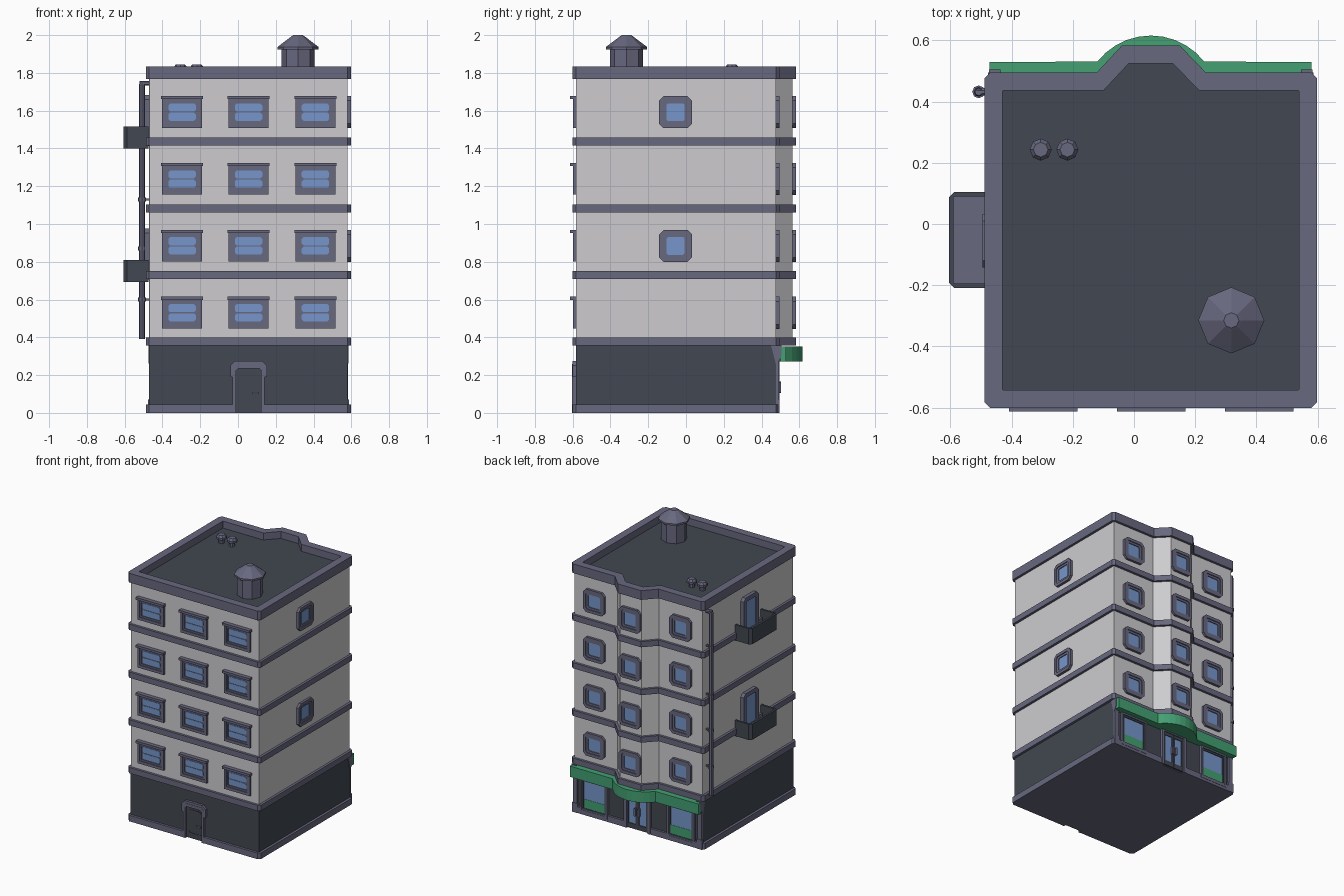
import bpy, bmesh, math
from mathutils import Matrix, Vector

if "Cube" in bpy.data.objects:
    bpy.data.objects.remove(bpy.data.objects["Cube"])


def material(name, rgb):
    m = bpy.data.materials.new(name)
    m.diffuse_color = (*rgb, 1)
    m.use_nodes = True
    m.node_tree.nodes["Principled BSDF"].inputs["Base Color"].default_value = m.diffuse_color
    return m


WALL = material("pale_wall", (0.61, 0.60, 0.62))
TRIM = material("slate_trim", (0.138, 0.138, 0.215))
DARK = material("charcoal", (0.054, 0.064, 0.082))
GREEN = material("shop_green", (0.058, 0.35, 0.17))
GLASS = material("window_blue", (0.18, 0.305, 0.60))
ID = Matrix.Identity(4)


def finish(name, bm, mat, mtx=ID):
    bmesh.ops.transform(bm, matrix=mtx, verts=bm.verts)
    bmesh.ops.recalc_face_normals(bm, faces=bm.faces)
    me = bpy.data.meshes.new(name)
    bm.to_mesh(me)
    bm.free()
    me.materials.append(mat)
    ob = bpy.data.objects.new(name, me)
    bpy.context.collection.objects.link(ob)
    return ob


def prism(name, pts, z0, z1, mat, mtx=ID):
    """Extrude a flat outline from z0 to z1."""
    bm = bmesh.new()
    lo = [bm.verts.new((x, y, z0)) for x, y in pts]
    hi = [bm.verts.new((x, y, z1)) for x, y in pts]
    bm.faces.new(lo)
    bm.faces.new(hi)
    n = len(pts)
    for i in range(n):
        j = (i + 1) % n
        bm.faces.new((lo[i], lo[j], hi[j], hi[i]))
    return finish(name, bm, mat, mtx)


def ring(name, outer, inner, z0, z1, mat, mtx=ID):
    """Extruded frame between two outlines with equal point counts."""
    bm = bmesh.new()
    loops = [[bm.verts.new((x, y, z)) for x, y in p]
             for p, z in ((outer, z0), (outer, z1), (inner, z1), (inner, z0))]
    n = len(outer)
    for a in range(4):
        p, q = loops[a], loops[(a + 1) % 4]
        for i in range(n):
            j = (i + 1) % n
            bm.faces.new((p[i], p[j], q[j], q[i]))
    return finish(name, bm, mat, mtx)


def lathe(name, profile, x, y, sides, mat):
    """Stack of (radius, z) rings around a vertical axis."""
    bm = bmesh.new()
    rows = [[bm.verts.new((x + r * math.cos(2 * math.pi * i / sides),
                           y + r * math.sin(2 * math.pi * i / sides), z))
             for i in range(sides)] for r, z in profile]
    bm.faces.new(rows[0])
    bm.faces.new(rows[-1])
    for p, q in zip(rows, rows[1:]):
        for i in range(sides):
            j = (i + 1) % sides
            bm.faces.new((p[i], p[j], q[j], q[i]))
    return finish(name, bm, mat)


def rect(cx, cy, w, h, c=0.0):
    """Rectangle outline, corners cut by c."""
    a, b = w / 2, h / 2
    if not c:
        return [(cx - a, cy - b), (cx + a, cy - b), (cx + a, cy + b), (cx - a, cy + b)]
    return [(cx - a + c, cy - b), (cx + a - c, cy - b), (cx + a, cy - b + c), (cx + a, cy + b - c),
            (cx + a - c, cy + b), (cx - a + c, cy + b), (cx - a, cy + b - c), (cx - a, cy - b + c)]


def outline(o, c):
    """Building plan with the rear bay, offset by o, corners cut by c."""
    x0, x1, y0, y1, k = -0.47 - o, 0.58 + o, -0.583 - o, 0.477 + o, 0.4 * o
    return [(x0 + c, y0), (x1 - c, y0), (x1, y0 + c), (x1, y1 - c), (x1 - c, y1),
            (0.228 + k, y1), (0.143 + k, y1 + 0.088), (-0.033 - k, y1 + 0.088), (-0.115 - k, y1),
            (x0 + c, y1), (x0, y1 - c), (x0, y0 + c)]


def facade(x, y, deg):
    """Local x runs along the wall, local y is up, local z points outward."""
    return (Matrix.Translation((x, y, 0)) @ Matrix.Rotation(math.radians(deg), 4, 'Z')
            @ Matrix.Rotation(math.radians(90), 4, 'X'))


FRONT, RIGHT = facade(0, -0.583, 0), facade(0.58, 0, 90)
BACK, BAY, LEFT = facade(0, 0.477, 180), facade(0, 0.565, 180), facade(-0.47, 0, -90)

# Storeys and base
prism("ground_floor", [(-0.47, -0.583), (0.58, -0.583), (0.58, 0.477), (-0.47, 0.477)], 0.02, 0.37, DARK)
prism("upper_walls", outline(0, 0.001), 0.37, 1.78, WALL)
c = 0.018
base = [(-0.47, -0.601), (-0.012, -0.601), (-0.012, -0.58), (0.122, -0.58), (0.122, -0.601), (0.58, -0.601),
        (0.598, -0.583), (0.598, 0.477), (0.58, 0.493), (0.14, 0.493), (0.14, 0.475), (-0.03, 0.475),
        (-0.03, 0.493), (-0.47, 0.493), (-0.488, 0.477), (-0.488, -0.583)]
prism("base_plinth", base, 0, 0.045, TRIM)

# Floor bands, parapet and roof
for z in (0.356, 0.710, 1.062, 1.416):
    prism("floor_band", outline(0.018, 0.018), z, z + 0.042, TRIM)
ring("parapet", outline(0.018, 0.018), outline(-0.04, 0.003), 1.767, 1.835, TRIM)
prism("roof_deck", outline(-0.035, 0.003), 1.76, 1.783, DARK)

# Roof chimney and vents
lathe("chimney", [(0.088, 1.77), (0.088, 1.925), (0.108, 1.925), (0.108, 1.938), (0.035, 1.993), (0.025, 2.0)],
      0.318, -0.315, 8, TRIM)
for x in (-0.305, -0.218):
    lathe("roof_vent", [(0.02, 1.77), (0.02, 1.81), (0.036, 1.815), (0.036, 1.83), (0.024, 1.845)],
          x, 0.243, 8, TRIM)


def wide_window(u, v):
    prism("window_back", rect(u, v, 0.18, 0.125), 0, 0.005, TRIM, FRONT)
    ring("window_frame", rect(u, v, 0.212, 0.166), rect(u, v, 0.178, 0.124), 0, 0.016, TRIM, FRONT)
    ring("window_sash", rect(u, v, 0.178, 0.124), rect(u, v, 0.156, 0.1), 0, 0.011, TRIM, FRONT)
    prism("window_lintel", rect(u, v + 0.077, 0.224, 0.017), 0, 0.03, TRIM, FRONT)
    for s in (-1, 1):
        prism("window_pane", rect(u, v + s * 0.0245, 0.146, 0.043, 0.01), 0.004, 0.008, GLASS, FRONT)


def square_window(u, v, side):
    ring("window_frame", rect(u, v, 0.174, 0.17, 0.024), rect(u, v, 0.13, 0.126, 0.012), 0, 0.018, TRIM, side)
    ring("window_sash", rect(u, v, 0.13, 0.126, 0.012), rect(u, v, 0.096, 0.094, 0.008), 0, 0.012, TRIM, side)
    prism("window_pane", rect(u, v, 0.1, 0.098), 0, 0.006, GLASS, side)


# Windows on the front, rear and right
for row in range(4):
    v = 0.53 + 0.354 * row
    for x in (-0.296, 0.056, 0.41):
        wide_window(x, v)
        square_window(-x, v, BAY if abs(x) < 0.1 else BACK)
    if row % 2:
        square_window(-0.055, v, RIGHT)

# Balconies with glazed doors on the left
for z in (0.695, 1.402):
    y0, y1, xo, xi, t = -0.21, 0.105, -0.605, -0.475, 0.015
    outer = [(xi, y0), (xo + c, y0), (xo, y0 + c), (xo, y1 - c), (xo + c, y1), (xi, y1)]
    inner = [(xi, y1 - t), (xo + c, y1 - t), (xo + t, y1 - c), (xo + t, y0 + c), (xo + c, y0 + t), (xi, y0 + t)]
    prism("balcony_rail", outer + inner, z, z + 0.115, DARK)
    prism("balcony_slab", outer, z - 0.001, z + 0.004, DARK)
    prism("balcony_floor", inner, z + 0.003, z + 0.018, TRIM)
    v, h = z + 0.145, 0.27
    ring("balcony_door_frame", rect(0.055, v, 0.174, h, 0.022), rect(0.055, v, 0.115, h - 0.06, 0.01),
         0, 0.026, TRIM, LEFT)
    prism("balcony_door_glass", rect(0.055, v, 0.12, h - 0.056), 0, 0.0205, GLASS, LEFT)

# Drainpipe with elbow and collars
lathe("drainpipe", [(0.016, 0.39), (0.016, 1.735), (0.012, 1.757)], -0.508, 0.432, 8, TRIM)
prism("drainpipe_elbow", rect(-0.432, 1.745, 0.024, 0.026, 0.007), -0.005, 0.045, TRIM, LEFT)
for z in (0.60, 0.87, 1.13, 1.49):
    lathe("pipe_collar", [(0.021, z - 0.01), (0.021, z + 0.01)], -0.508, 0.432, 8, TRIM)
    prism("pipe_bracket", rect(-0.432, z, 0.012, 0.012), 0, 0.03, TRIM, LEFT)


def arch(u, wo, ho, wi, hi, v0, cut):
    """Door surround open at the bottom; half widths and heights."""
    return [(u - wo, v0), (u - wo, ho - cut), (u - wo + cut, ho), (u + wo - cut, ho), (u + wo, ho - cut),
            (u + wo, v0), (u + wi, v0), (u + wi, hi - cut / 2), (u + wi - cut / 2, hi),
            (u - wi + cut / 2, hi), (u - wi, hi - cut / 2), (u - wi, v0)]


# Front service door
prism("door_jamb", arch(0.056, 0.084, 0.258, 0.066, 0.235, 0, 0.02), 0, 0.02, TRIM, FRONT)
prism("door_hood", arch(0.056, 0.097, 0.275, 0.072, 0.24, 0.19, 0.025), 0, 0.018, TRIM, FRONT)
prism("door_leaf", rect(0.056, 0.12, 0.132, 0.235), 0, 0.004, DARK, FRONT)
ring("door_panel", rect(0.056, 0.125, 0.105, 0.18, 0.012), rect(0.056, 0.125, 0.088, 0.163, 0.01),
     0, 0.007, DARK, FRONT)
prism("door_handle", rect(0.095, 0.105, 0.034, 0.012), 0, 0.016, TRIM, FRONT)

# Shop windows on the rear
for u in (0.30, -0.41):
    ring("shop_frame", rect(u, 0.147, 0.224, 0.255), rect(u, 0.147, 0.196, 0.225), 0, 0.018, TRIM, BACK)
    ring("shop_sash", rect(u, 0.147, 0.196, 0.225), rect(u, 0.147, 0.172, 0.2), 0, 0.011, DARK, BACK)
    prism("shop_glass", rect(u, 0.18, 0.176, 0.14), 0, 0.005, GLASS, BACK)
    prism("shop_panel", rect(u, 0.079, 0.176, 0.068), 0, 0.007, GREEN, BACK)

# Shop double door
prism("shop_door_surround", arch(-0.055, 0.108, 0.28, 0.086, 0.262, 0, 0.004), 0, 0.019, TRIM, BACK)
for s in (-1, 1):
    u = -0.055 + s * 0.043
    ring("shop_door_leaf", rect(u, 0.133, 0.084, 0.258), rect(u, 0.14, 0.058, 0.2), 0, 0.012, DARK, BACK)
    prism("shop_door_glass", rect(u, 0.14, 0.062, 0.204), 0, 0.006, GLASS, BACK)
    prism("shop_door_handle", rect(-0.055 + s * 0.014, 0.135, 0.014, 0.06, 0.004), 0, 0.026, TRIM, BACK)

# Corner pilasters with flared capitals
for x in (-0.455, 0.565):
    prism("pilaster", rect(-x, 0.15, 0.034, 0.3), 0, 0.014, TRIM, BACK)
    prism("pilaster_foot", rect(-x, 0.035, 0.044, 0.07), 0, 0.018, TRIM, BACK)
    side = facade(x - 0.019, 0, 90)
    prism("pilaster_capital", [(0.45, 0.357), (0.505, 0.357), (0.505, 0.3), (0.487, 0.262), (0.475, 0.262)],
          0, 0.038, TRIM, side)

# Curved shop awning
arc = [(0.055 + 0.222 * math.sin(a), 0.394 + 0.222 * math.cos(a))
       for a in [math.radians(-52 + 10.4 * i) for i in range(11)]]
prism("awning", [(0.58, 0.5), (0.58, 0.53)] + arc[::-1] + [(-0.473, 0.53), (-0.473, 0.5), (-0.44, 0.47), (0.55, 0.47)],
      0.272, 0.352, GREEN)
